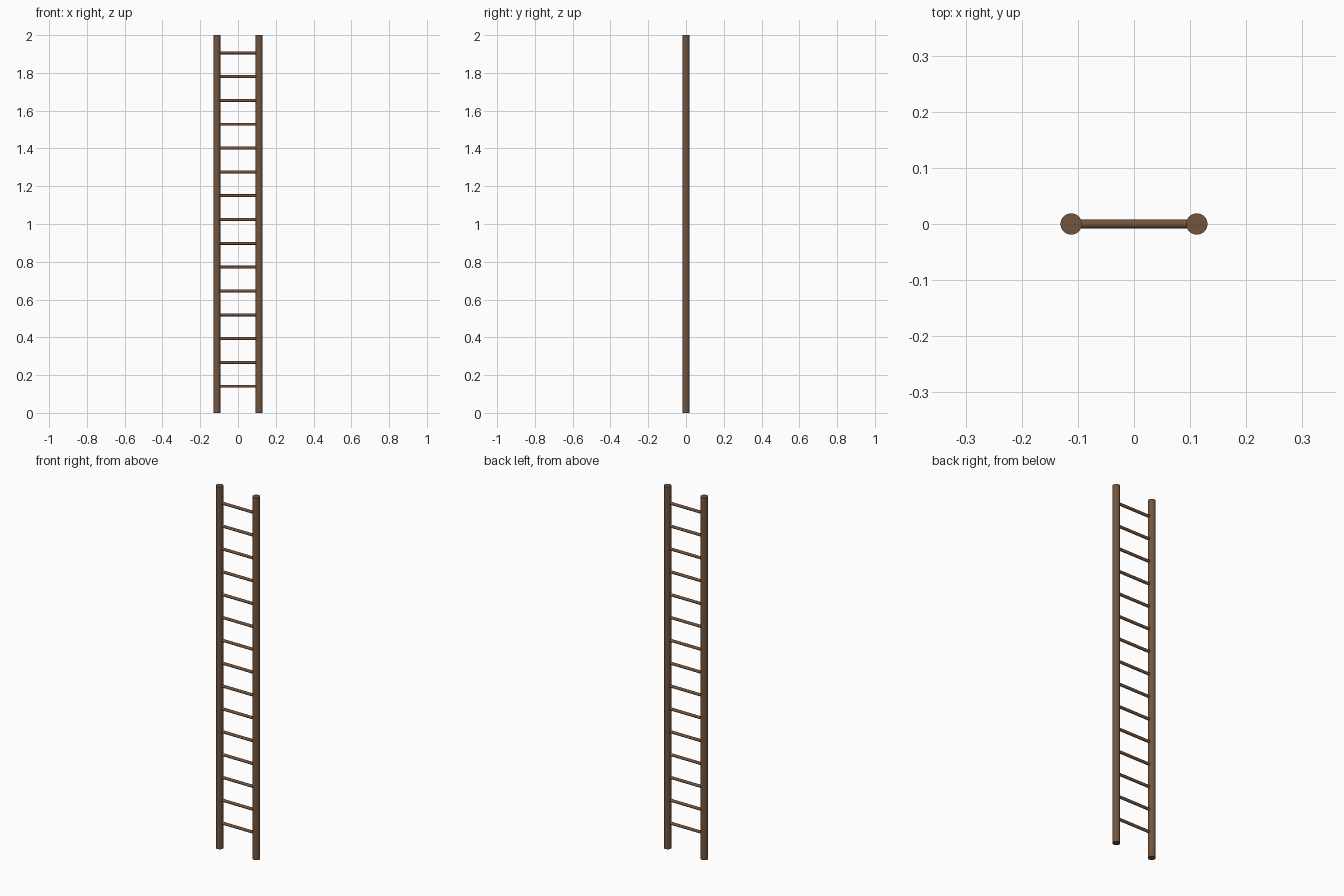
import bpy, math

if "Cube" in bpy.data.objects:
    bpy.data.objects.remove(bpy.data.objects["Cube"])

RAIL_X, RAIL_R, HEIGHT = 0.112, 0.019, 2.0
RUNG_R, RUNG_COUNT, RUNG_Z0, RUNG_STEP = 0.0078, 15, 0.141, 0.1261

wood = bpy.data.materials.new("brown_wood")
wood.diffuse_color = (0.17, 0.09, 0.048, 1)
wood.use_nodes = True
wood.node_tree.nodes["Principled BSDF"].inputs["Base Color"].default_value = wood.diffuse_color


def rod(name, radius, length, location, rotation=(0, 0, 0), sides=32):
    bpy.ops.mesh.primitive_cylinder_add(vertices=sides, radius=radius, depth=length,
                                        location=location, rotation=rotation)
    obj = bpy.context.object
    obj.name = name
    obj.data.materials.append(wood)
    bpy.ops.object.shade_smooth_by_angle(angle=math.radians(40))
    return obj


# Upright side rails
for side, sign in (("left", -1), ("right", 1)):
    rod(f"{side}_rail", RAIL_R, HEIGHT, (sign * RAIL_X, 0, HEIGHT / 2))

# Evenly spaced rungs, ends buried in the rails
for i in range(RUNG_COUNT):
    rod(f"rung_{i + 1}", RUNG_R, 2 * RAIL_X, (0, 0, RUNG_Z0 + i * RUNG_STEP),
        (0, math.pi / 2, 0), 24)
